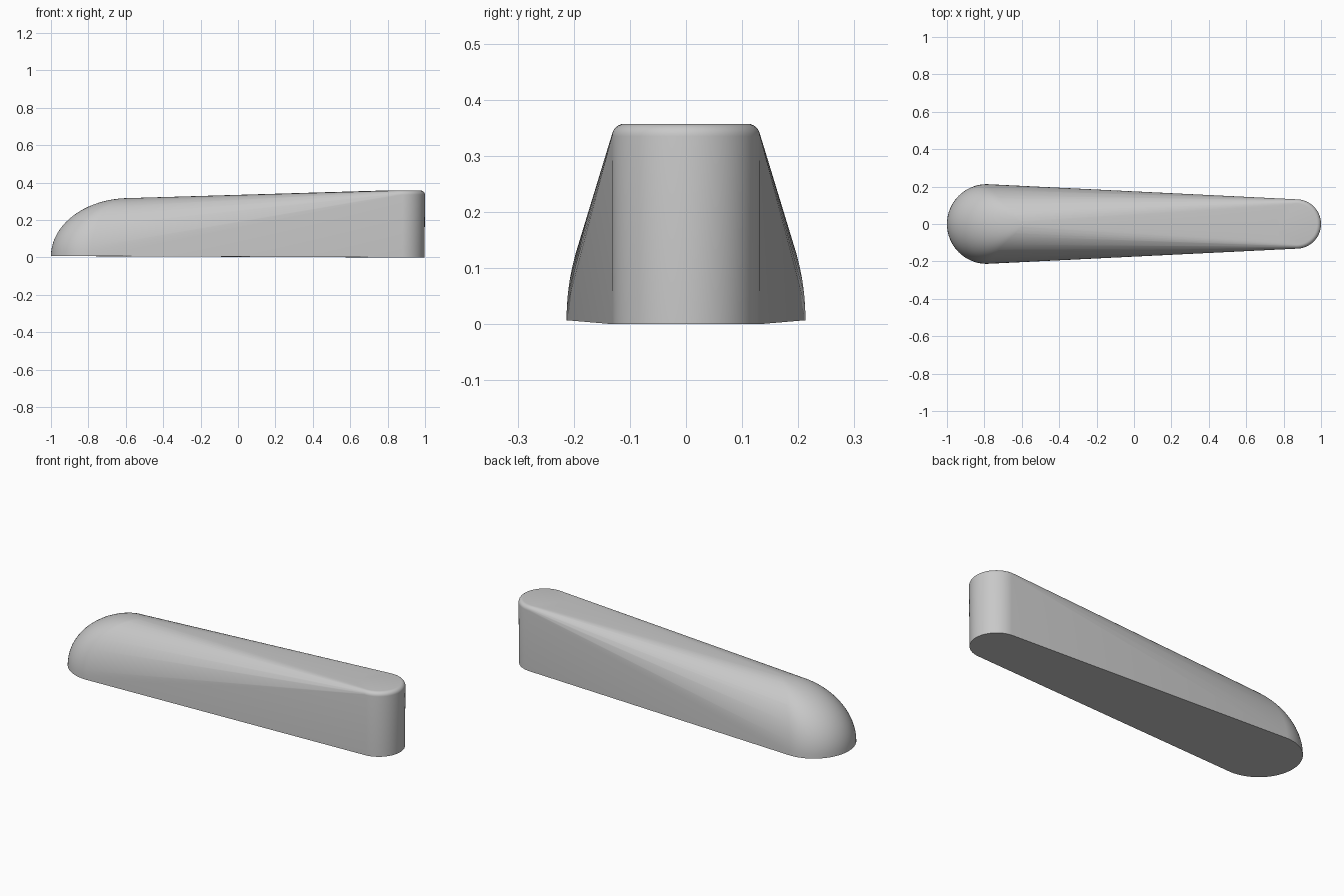
import bpy
import bmesh
from math import sin, cos, pi, radians

if "Cube" in bpy.data.objects:
    bpy.data.objects.remove(bpy.data.objects["Cube"], do_unlink=True)

SEGMENTS = 64

# Plain grey material
grey = bpy.data.materials.new("plain grey")
grey.use_nodes = True
colour = (0.58, 0.58, 0.58, 1)
grey.diffuse_color = colour
grey.node_tree.nodes["Principled BSDF"].inputs["Base Color"].default_value = colour

bm = bmesh.new()


def ring(cx, radius, z):
    """Add one horizontal ring of points centred on the long axis."""
    for i in range(SEGMENTS):
        a = 2 * pi * i / SEGMENTS
        bm.verts.new((cx + radius * cos(a), radius * sin(a), z))


# Low nose: a leaning dome of shrinking rings
STEPS = 20
for i in range(STEPS):
    t = i / STEPS * pi / 2
    ring(-0.58 - 0.207 * cos(t), 0.213 * cos(t), 0.007 + 0.31 * sin(t))
bm.verts.new((-0.58, 0, 0.317))

# Tall end: an upright post with a rounded top rim
POST_X, POST_R, POST_TOP, RIM = 0.868, 0.132, 0.357, 0.022
ring(POST_X - 0.002, POST_R - 0.001, 0)
for i in range(7):
    t = i / 6 * pi / 2
    ring(POST_X, POST_R - RIM + RIM * cos(t), POST_TOP - RIM + RIM * sin(t))

# Stretch one skin around both ends
bmesh.ops.convex_hull(bm, input=bm.verts[:])
loose = [v for v in bm.verts if not v.link_faces]
bmesh.ops.delete(bm, geom=loose, context="VERTS")
bmesh.ops.dissolve_limit(bm, angle_limit=radians(0.2), verts=bm.verts[:], edges=bm.edges[:])
bmesh.ops.recalc_face_normals(bm, faces=bm.faces[:])

mesh = bpy.data.meshes.new("wedge_body")
bm.to_mesh(mesh)
bm.free()
mesh.materials.append(grey)
body = bpy.data.objects.new("wedge_body", mesh)
bpy.context.collection.objects.link(body)

# Smooth shading with a crisp bottom edge
bpy.ops.object.select_all(action="DESELECT")
body.select_set(True)
bpy.context.view_layer.objects.active = body
bpy.ops.object.shade_smooth_by_angle(angle=radians(35))
